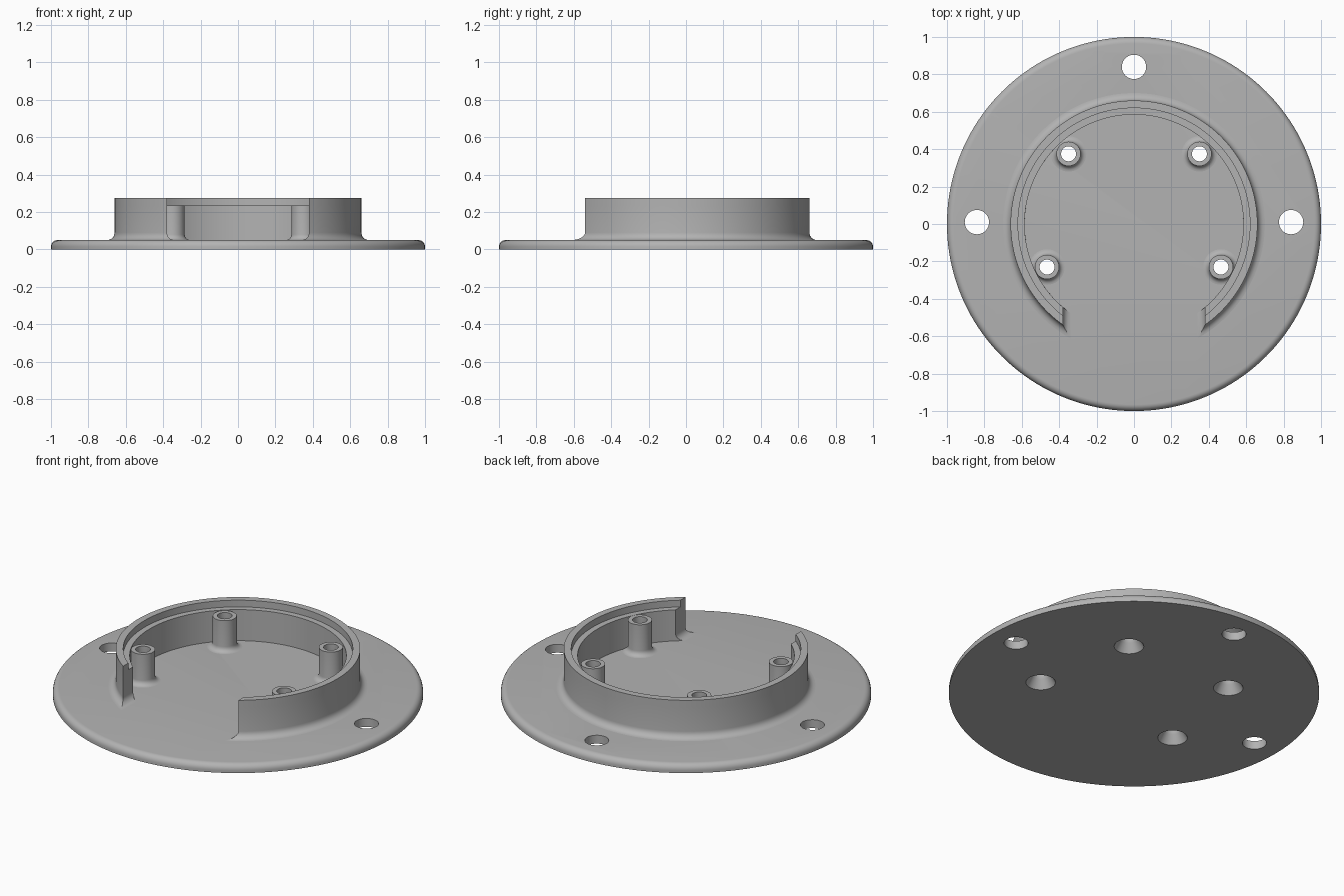
import bpy, bmesh
from math import sin, cos, pi, asin, radians

cube = bpy.data.objects.get("Cube")
if cube:
    bpy.data.objects.remove(cube)

grey = bpy.data.materials.new("plain grey")
grey.use_nodes = True
colour = (0.45, 0.45, 0.45, 1)
grey.diffuse_color = colour
grey.node_tree.nodes["Principled BSDF"].inputs["Base Color"].default_value = colour

BASE_TOP, LEDGE, TOP = 0.05, 0.235, 0.275
FILLET = 0.04


def finish(name, bm, smooth=True):
    """Turn a bmesh into a named, shaded object."""
    bmesh.ops.remove_doubles(bm, verts=bm.verts, dist=1e-5)
    bmesh.ops.dissolve_degenerate(bm, dist=1e-5, edges=bm.edges)
    bmesh.ops.recalc_face_normals(bm, faces=bm.faces)
    mesh = bpy.data.meshes.new(name)
    bm.to_mesh(mesh)
    bm.free()
    mesh.materials.append(grey)
    obj = bpy.data.objects.new(name, mesh)
    bpy.context.collection.objects.link(obj)
    if smooth:
        shade(obj)
    return obj


def shade(obj):
    bpy.ops.object.select_all(action='DESELECT')
    obj.select_set(True)
    bpy.context.view_layer.objects.active = obj
    bpy.ops.object.shade_smooth_by_angle(angle=radians(30))


def lathe(bm, profile, steps, x=0, y=0, closed=False):
    """Spin (radius, height) points; open profiles get flat end caps."""
    rings = [[bm.verts.new((x + r * cos(2 * pi * i / steps),
                            y + r * sin(2 * pi * i / steps), z))
              for i in range(steps)] for r, z in profile]
    pairs = list(zip(rings, rings[1:]))
    if closed:
        pairs.append((rings[-1], rings[0]))
    else:
        bm.faces.new(rings[0][::-1])
        bm.faces.new(rings[-1])
    for a, b in pairs:
        for i in range(steps):
            j = (i + 1) % steps
            bm.faces.new((a[i], a[j], b[j], b[i]))


def foot(radius, steps=6):
    """Concave fillet as (spread, height), from the base plate upwards."""
    angles = [pi / 2 * i / steps for i in range(steps + 1)]
    return [(radius * (1 - sin(a)), BASE_TOP + radius * (1 - cos(a))) for a in angles]


# Round base plate with a softened upper edge
bm = bmesh.new()
edge = [(0.965 + 0.035 * cos(pi / 12 * i), 0.015 + 0.035 * sin(pi / 12 * i))
        for i in range(7)]
lathe(bm, [(1, 0)] + edge, 160)
base = finish("base_plate", bm, smooth=False)

# Screw holes through the rim and countersinks beneath the posts
posts = [(s * x, y) for s in (-1, 1) for x, y in ((0.35, 0.375), (0.465, -0.23))]
bm = bmesh.new()
for x, y in ((-0.84, 0.01), (0.84, 0.01), (0, 0.84)):
    lathe(bm, [(0.065, -0.1), (0.065, 0.2)], 40, x, y)
SINK, BORE, SINK_TOP = 0.08, 0.04, 0.07
slope = (SINK - BORE) / SINK_TOP
for x, y in posts:
    lathe(bm, [(SINK + slope * 0.03, -0.03), (BORE, SINK_TOP), (BORE, 0.2)], 40, x, y)
cutter = finish("hole_cutter", bm, smooth=False)
cutter.hide_render = True
cut = base.modifiers.new("holes", 'BOOLEAN')
cut.operation, cut.solver, cut.object = 'DIFFERENCE', 'EXACT', cutter
bpy.context.view_layer.objects.active = base
bpy.ops.object.modifier_apply(modifier=cut.name)
bpy.data.objects.remove(cutter)
shade(base)

# Hollow standoff posts with flared feet
for n, (x, y) in enumerate(posts, 1):
    bm = bmesh.new()
    outer = [(0.065 + s, z) for s, z in foot(0.03)] + [(0.065, LEDGE)]
    inner = [(BORE, LEDGE), (BORE, SINK_TOP), (SINK - slope * BASE_TOP, BASE_TOP)]
    lathe(bm, outer + inner, 40, x, y, closed=True)
    finish(f"standoff_post_{n}", bm)

# Open ring wall: each level is (outer radius, inner radius, height, end x)
OUT, RIM, IN, END = 0.66, 0.62, 0.585, 0.38
levels = [(OUT + s, IN, z, END - s) for s, z in foot(FILLET)]
levels += [(OUT, IN, LEDGE, END), (OUT, RIM, LEDGE, END), (OUT, RIM, TOP, END)]
STEPS = 128
bm = bmesh.new()


def arc(r, z, x_end):
    start = asin(x_end / r)
    turn = [start + (2 * pi - 2 * start) * i / STEPS for i in range(STEPS + 1)]
    return [bm.verts.new((r * sin(a), -r * cos(a), z)) for a in turn]


outer = [arc(ro, z, x) for ro, ri, z, x in levels]
inner = [arc(ri, z, x) for ro, ri, z, x in levels]
loop = outer + inner[::-1]
for a, b in zip(loop, loop[1:] + loop[:1]):
    for i in range(STEPS):
        bm.faces.new((a[i], a[i + 1], b[i + 1], b[i]))
for k in range(len(levels) - 1):
    for i in (0, STEPS):
        bm.faces.new((outer[k][i], outer[k + 1][i], inner[k + 1][i], inner[k][i]))
finish("ring_wall", bm)
